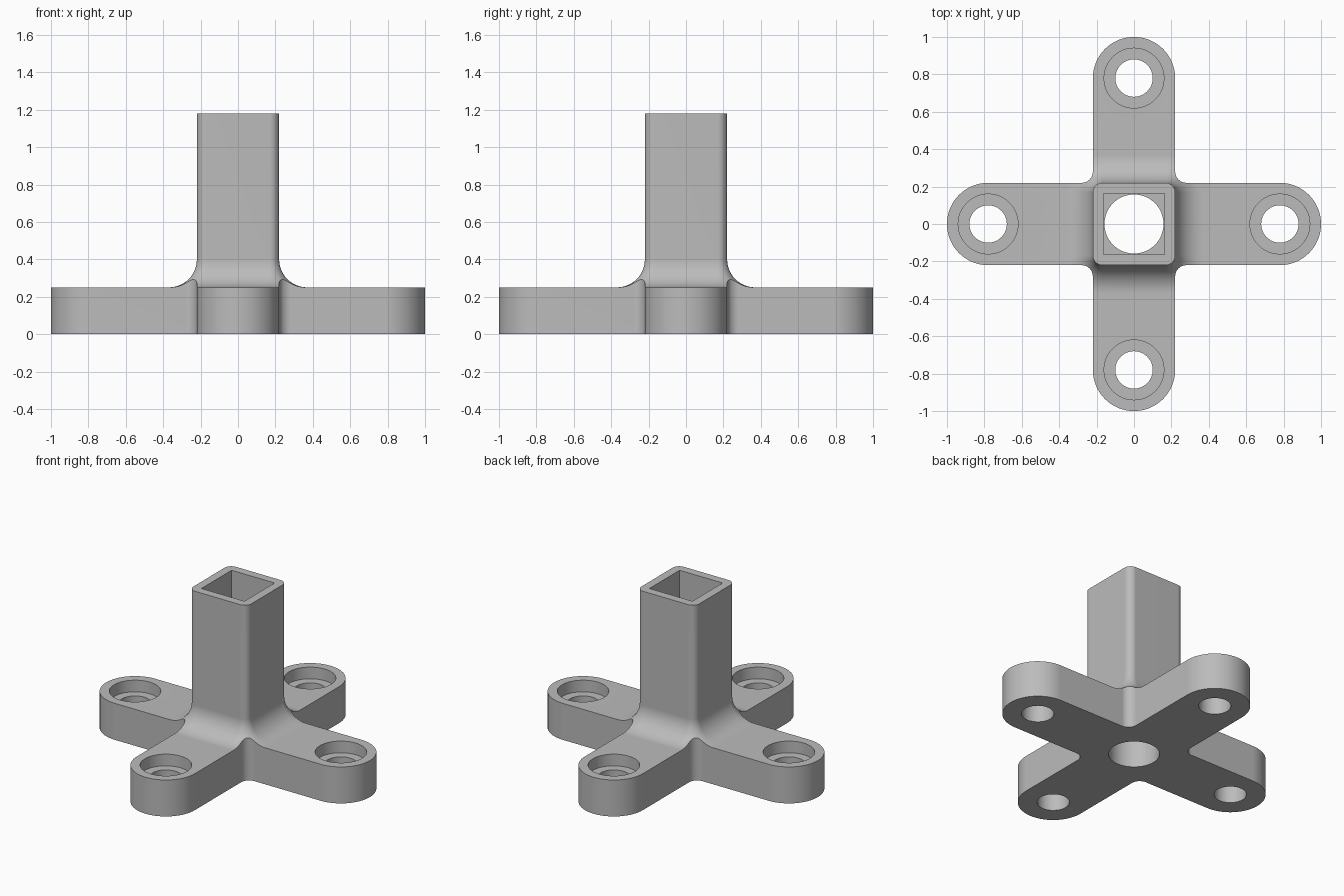
import bpy
import bmesh
from math import sin, cos, pi, radians
from mathutils import Matrix, Vector

if "Cube" in bpy.data.objects:
    bpy.data.objects.remove(bpy.data.objects["Cube"], do_unlink=True)

HALF = 0.22        # half width of arms and post
REACH = 0.78       # distance of the bolt holes from the centre
PLATE = 0.25       # arm thickness
TOP = 1.18         # post height
FLARE = 0.15       # fillet between post and arms
INNER = 0.06       # fillet between neighbouring arms
CORNER = 0.05      # rounded post edges


def arc(cx, cy, r, start, end, steps):
    angles = [radians(start + (end - start) * i / steps) for i in range(steps + 1)]
    return [Vector((cx + r * cos(a), cy + r * sin(a))) for a in angles]


def four_fold(points):
    """Repeat a run of outline points at every quarter turn."""
    return [Matrix.Rotation(k * pi / 2, 2) @ p for k in range(4) for p in points]


def loft(name, rings):
    """Closed solid through (outline, height) rings."""
    bm = bmesh.new()
    loops = [[bm.verts.new((p.x, p.y, z)) for p in pts] for pts, z in rings]
    for low, high in zip(loops, loops[1:]):
        n = len(low)
        for i in range(n):
            j = (i + 1) % n
            bm.faces.new((low[i], low[j], high[j], high[i]))
    bm.faces.new(loops[0][::-1])
    bm.faces.new(loops[-1])
    bmesh.ops.recalc_face_normals(bm, faces=bm.faces)
    mesh = bpy.data.meshes.new(name)
    bm.to_mesh(mesh)
    bm.free()
    obj = bpy.data.objects.new(name, mesh)
    bpy.context.collection.objects.link(obj)
    return obj


def prism(name, outline, z0, z1):
    return loft(name, [(outline, z0), (outline, z1)])


def circle(x, y, r):
    return arc(x, y, r, 0, 360, 48)[:-1]


def combine(obj, cutter, operation):
    mod = obj.modifiers.new(operation, 'BOOLEAN')
    mod.operation = operation
    mod.solver = 'EXACT'
    mod.object = cutter
    bpy.context.view_layer.objects.active = obj
    bpy.ops.object.modifier_apply(modifier=mod.name)
    bpy.data.objects.remove(cutter, do_unlink=True)


def post_outline(offset):
    c = HALF - CORNER
    return four_fold(arc(c, c, CORNER + offset, 0, 90, 8))


# Post flaring out into a wide plate
rings = [(post_outline(1), 0), (post_outline(1), PLATE)]
for i in range(13):
    t = i / 12 * pi / 2
    rings.append((post_outline(FLARE * (1 - sin(t))), PLATE + FLARE * (1 - cos(t))))
rings.append((post_outline(0), TOP))
bracket = loft("four_arm_post_bracket", rings)

# Trim to the cross with rounded arm ends and inner corners
k = HALF + INNER
arm = arc(k, -k, INNER, 180, 90, 8) + arc(REACH, 0, HALF, -90, 90, 32)
combine(bracket, prism("cross_trim", four_fold(arm), -0.1, 1.4), 'INTERSECT')

# Counterbored bolt holes
for x, y in ((1, 0), (0, 1), (-1, 0), (0, -1)):
    x, y = x * REACH, y * REACH
    combine(bracket, prism("bolt_hole", circle(x, y, 0.1), -0.1, 0.5), 'DIFFERENCE')
    combine(bracket, prism("counterbore", circle(x, y, 0.16), PLATE - 0.08, 0.5), 'DIFFERENCE')

# Square socket and round hole through the base
socket = four_fold([Vector((0.163, 0.163))])
combine(bracket, prism("socket", socket, PLATE, 1.4), 'DIFFERENCE')
combine(bracket, prism("centre_hole", circle(0, 0, 0.158), -0.1, 0.5), 'DIFFERENCE')

# Plain grey finish
grey = bpy.data.materials.new("grey")
grey.use_nodes = True
colour = (0.5, 0.5, 0.5, 1)
grey.diffuse_color = colour
grey.node_tree.nodes["Principled BSDF"].inputs["Base Color"].default_value = colour
bracket.data.materials.clear()
bracket.data.materials.append(grey)

# Smooth rounds, crisp edges, level flats
bpy.ops.object.select_all(action='DESELECT')
bracket.select_set(True)
bpy.context.view_layer.objects.active = bracket
bpy.ops.object.shade_smooth_by_angle(angle=radians(30))
normals = bracket.modifiers.new("level_flats", 'WEIGHTED_NORMAL')
normals.keep_sharp = True
